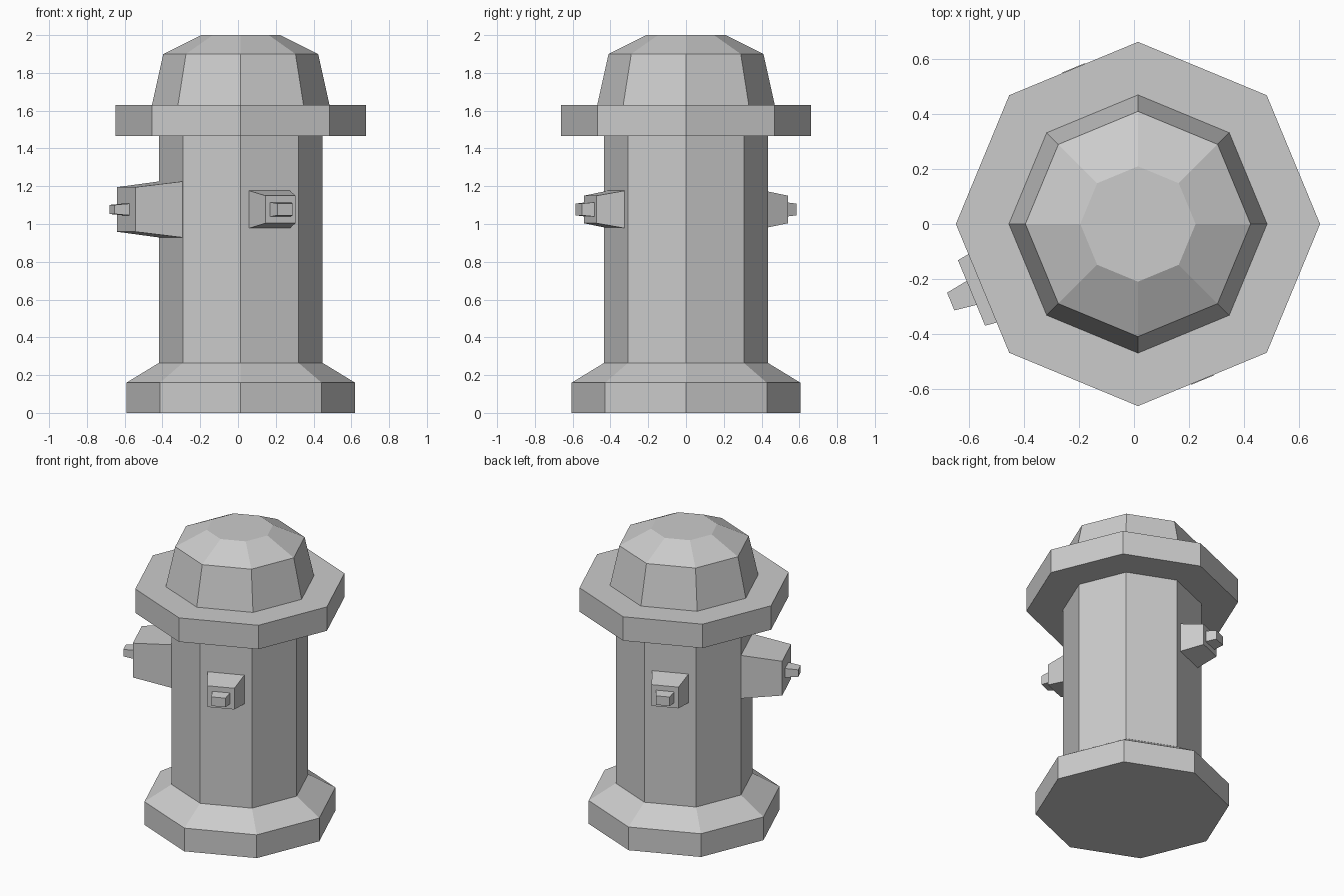
import bpy, bmesh
from math import cos, sin, pi, radians

if "Cube" in bpy.data.objects:
    bpy.data.objects.remove(bpy.data.objects["Cube"])

CX = 0.0145  # the barrel axis sits slightly off centre because one nozzle sticks out


def loft(name, rings):
    """Flat-shaded closed skin through a list of equal-length point rings."""
    bm = bmesh.new()
    loops = [[bm.verts.new(p) for p in ring] for ring in rings]
    n = len(loops[0])
    for a, b in zip(loops, loops[1:]):
        for i in range(n):
            j = (i + 1) % n
            bm.faces.new((a[i], a[j], b[j], b[i]))
    bm.faces.new(loops[0][::-1])
    bm.faces.new(loops[-1])
    bmesh.ops.recalc_face_normals(bm, faces=bm.faces)
    mesh = bpy.data.meshes.new(name)
    bm.to_mesh(mesh)
    bm.free()
    obj = bpy.data.objects.new(name, mesh)
    bpy.context.collection.objects.link(obj)
    return obj


def octagon(r, z):
    return [(CX + r * cos(k * pi / 4), r * sin(k * pi / 4), z) for k in range(8)]


def nozzle(name, angle, sections):
    """Tapered rectangular outlet; sections are (distance, half width, half height)."""
    c, s = cos(radians(angle)), sin(radians(angle))
    rings = [[(CX + d * c - u * w * s, d * s + u * w * c, 1.077 + v * h)
              for u, v in ((-1, -1), (1, -1), (1, 1), (-1, 1))]
             for d, w, h in sections]
    return loft(name, rings)


# Base, barrel, brim and dome as one octagonal profile
profile = [(0.605, 0), (0.605, 0.16), (0.433, 0.265), (0.433, 1.465),
           (0.663, 1.465), (0.663, 1.63), (0.47, 1.63), (0.41, 1.90), (0.21, 2.0)]
loft("hydrant_body", [octagon(r, z) for r, z in profile])

# Large side outlet with its cap nut
nozzle("large_nozzle", 202.5,
       [(0.395, 0.164, 0.149), (0.656, 0.129, 0.118),
        (0.656, 0.047, 0.031), (0.738, 0.035, 0.024)])

# Two small outlets on opposite faces
for label, angle in (("front", 292.5), ("back", 112.5)):
    nozzle(label + "_small_nozzle", angle,
           [(0.395, 0.118, 0.1), (0.548, 0.086, 0.073),
            (0.548, 0.058, 0.038), (0.615, 0.044, 0.031)])
